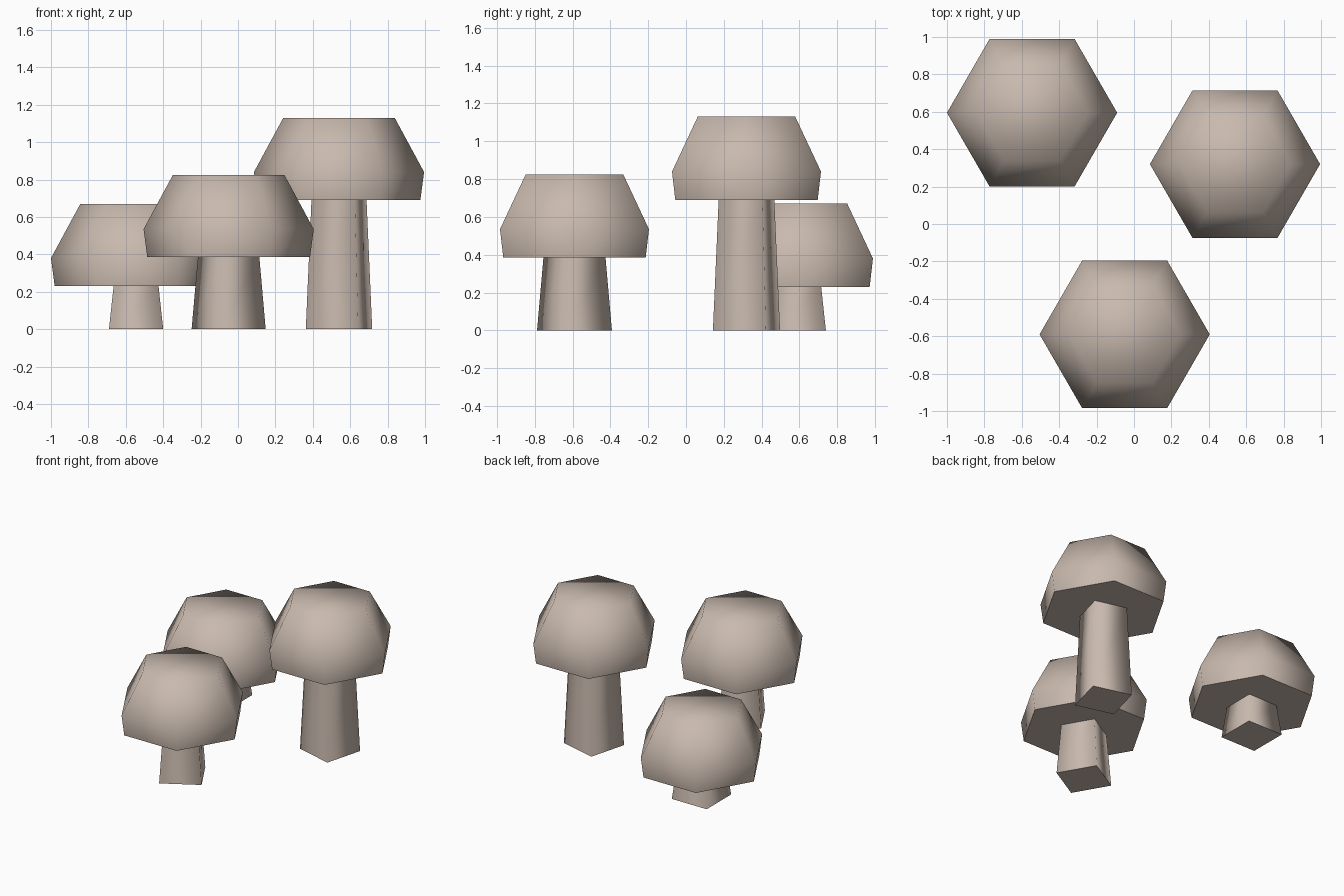
import bpy
import bmesh
from math import cos, sin, radians, tau

cube = bpy.data.objects.get("Cube")
if cube:
    bpy.data.objects.remove(cube, do_unlink=True)

# One dusty beige for everything
color = (0.58, 0.485, 0.42, 1.0)
beige = bpy.data.materials.new("dusty_beige")
beige.diffuse_color = color
beige.use_nodes = True
bsdf = next(n for n in beige.node_tree.nodes if n.type == "BSDF_PRINCIPLED")
bsdf.inputs["Base Color"].default_value = color
bsdf.inputs["Roughness"].default_value = 0.8


def lathe(name, location, sides, turn, profile, flat_top):
    """Stack rings of (radius, height), smooth round the sides, crisp at flat ends."""
    bm = bmesh.new()
    rings = [[bm.verts.new((r * cos(turn + tau * i / sides),
                            r * sin(turn + tau * i / sides), z))
              for i in range(sides)] for r, z in profile]
    for low, high in zip(rings, rings[1:]):
        for i in range(sides):
            j = (i + 1) % sides
            bm.faces.new((low[i], low[j], high[j], high[i]))
    bottom = bm.faces.new(rings[0][::-1])
    top = bm.faces.new(rings[-1])
    for face in bm.faces:
        face.smooth = True
    for end in [bottom] + ([top] if flat_top else []):
        end.smooth = False
        for edge in end.edges:
            edge.smooth = False
    mesh = bpy.data.meshes.new(name)
    bm.to_mesh(mesh)
    bm.free()
    mesh.materials.append(beige)
    obj = bpy.data.objects.new(name, mesh)
    obj.location = location
    bpy.context.collection.objects.link(obj)


def mushroom(name, x, y, stem_height, stem_turn):
    # Square tapered stem
    lathe(name + "_stem", (x, y, 0), 4, radians(stem_turn),
          [(0.205, 0), (0.17, stem_height)], True)
    # Six-sided cap with a softly shaded top
    lathe(name + "_cap", (x, y, stem_height), 6, 0,
          [(0.435, 0), (0.455, 0.15), (0.298, 0.44)], False)


mushroom("short_mushroom", -0.545, 0.595, 0.23, 45)
mushroom("medium_mushroom", -0.05, -0.59, 0.385, -15)
mushroom("tall_mushroom", 0.54, 0.32, 0.69, 30)
